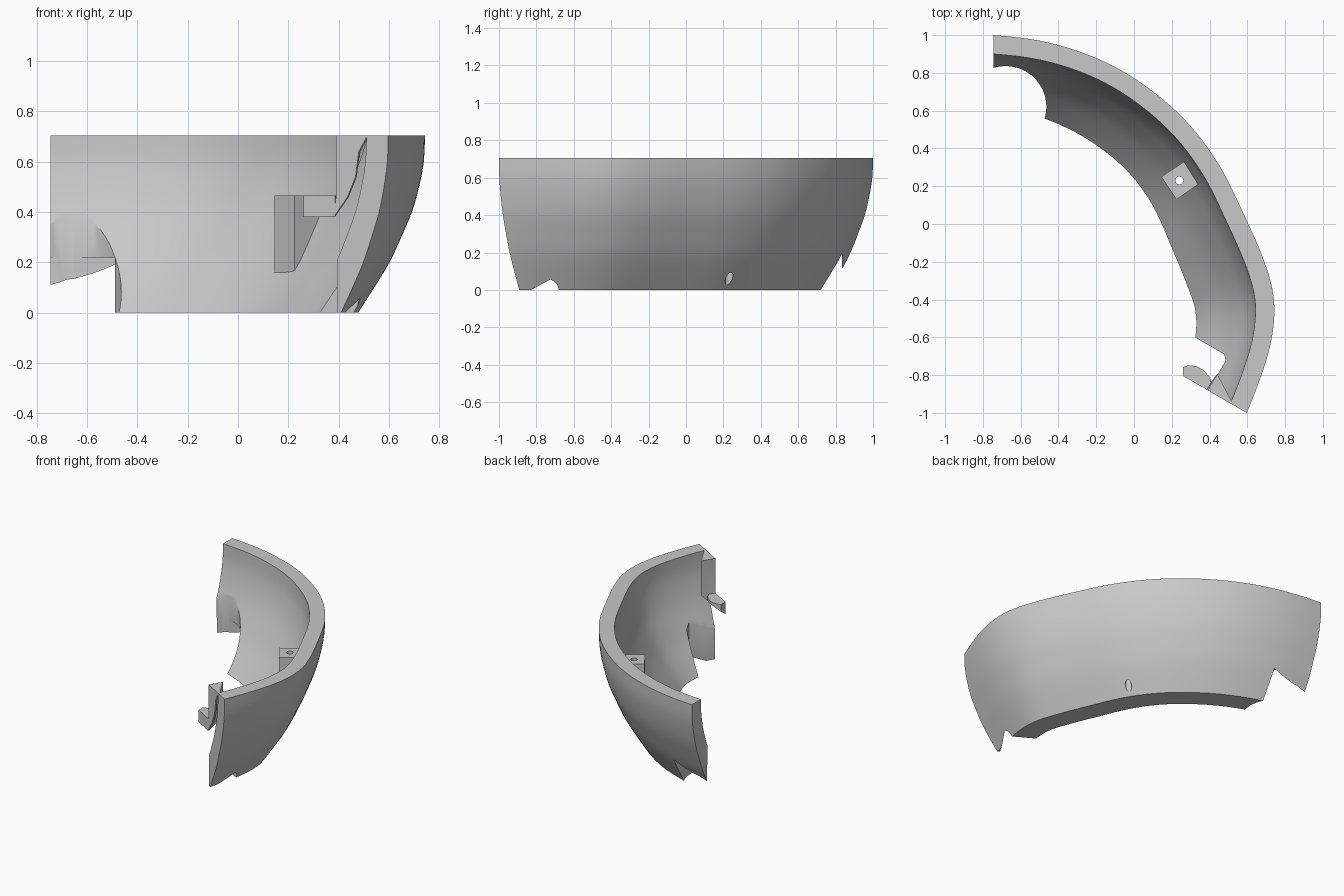
import bpy, bmesh, math
from mathutils import Vector
from mathutils.geometry import interpolate_bezier

cube = bpy.data.objects.get("Cube")
if cube:
    bpy.data.objects.remove(cube, do_unlink=True)

TOP = 0.705
grey = bpy.data.materials.new("plain grey")
grey.use_nodes = True
grey.diffuse_color = (0.58, 0.58, 0.58, 1)
grey.node_tree.nodes["Principled BSDF"].inputs["Base Color"].default_value = (0.58, 0.58, 0.58, 1)


def add_object(name, verts, faces):
    mesh = bpy.data.meshes.new(name)
    mesh.from_pydata(verts, [], faces)
    bm = bmesh.new()
    bm.from_mesh(mesh)
    bmesh.ops.recalc_face_normals(bm, faces=bm.faces)
    bm.to_mesh(mesh)
    bm.free()
    mesh.materials.append(grey)
    obj = bpy.data.objects.new(name, mesh)
    bpy.context.collection.objects.link(obj)
    return obj


def loft(name, rings):
    """Closed solid through matching outlines."""
    n = len(rings[0])
    faces = [tuple(range(n)), tuple(range((len(rings) - 1) * n, len(rings) * n))]
    for r in range(len(rings) - 1):
        for i in range(n):
            a, b = r * n + i, r * n + (i + 1) % n
            faces.append((a, b, b + n, a + n))
    return add_object(name, [v for ring in rings for v in ring], faces)


def at_height(plan, z):
    return [(x, y, z) for x, y in plan]


def rounded(x, y, r, n, power):
    """Circle at power 1, nearly square at low powers."""
    plan = []
    for i in range(n):
        c, s = math.cos(2 * math.pi * i / n), math.sin(2 * math.pi * i / n)
        plan.append((x + r * math.copysign(abs(c) ** power, c), y + r * math.copysign(abs(s) ** power, s)))
    return plan


def combine(target, other, operation):
    other.hide_render = True
    mod = target.modifiers.new(operation, "BOOLEAN")
    mod.operation, mod.object, mod.solver = operation, other, "EXACT"
    bpy.context.view_layer.objects.active = target
    bpy.ops.object.modifier_apply(modifier=mod.name)
    bpy.data.objects.remove(other, do_unlink=True)


def cut(target, plan, z0, z1):
    combine(target, loft("cutter", [at_height(plan, z0), at_height(plan, z1)]), "DIFFERENCE")


def smooth_path(points, steps):
    pts = [Vector(p) for p in points]
    tan = [(pts[min(i + 1, len(pts) - 1)] - pts[max(i - 1, 0)]) / 6 for i in range(len(pts))]
    path = []
    for a, b, ta, tb in zip(pts, pts[1:], tan, tan[1:]):
        path += interpolate_bezier(a, a + ta, b - tb, b, steps + 1)[:-1]
    return path + [pts[-1]]


def relax(values, rounds):
    for _ in range(rounds):
        middle = [(a + b + c) / 3 for a, b, c in zip(values, values[1:], values[2:])]
        values = [values[0]] + middle + [values[-1]]
    return values


# Shell: rim path swept with a curved wall section
rim = relax(smooth_path([(-.745, 1), (-.5, .973), (-.23, .893), (.014, .766), (.264, .562),
                         (.452, .315), (.577, .06), (.676, -.16), (.742, -.38),
                         (.732, -.6), (.672, -.81), (.597, -1)], 6), 4)
outer = smooth_path([(0, TOP), (.005, .6), (.025, .5), (.055, .4), (.1, .3),
                     (.15, .2), (.215, .1), (.285, 0)], 3)
gap = [0.1 + 0.05 * (1 - p.y / TOP) ** 2 for p in outer]
section = [(p.x, 0, p.y) for p in outer] + [(p.x, g, p.y) for p, g in zip(outer, gap)][::-1]
last = len(rim) - 1
inward, slope = [], []
for i, p in enumerate(rim):
    f = i / last
    t = rim[min(i + 1, last)] - rim[max(i - 1, 0)]
    back, front = max(0, 1 - f / .2), max(0, (f - .7) / .3)
    side = Vector((t.y, -t.x)).normalized()
    inward.append(side.lerp(Vector((0, -1)), back).lerp(Vector((-.866, .5)), front ** 2))
    slope.append(.9 - .1 * back + .1 * min(1, max(0, (f - .4) / .3)) - .24 * front)
rings = [[(*(p + d.normalized() * (x * s + g)), z) for x, g, z in section]
         for p, d, s in zip(rim, relax(inward, 30), relax(slope, 30))]
shell = loft("curved_shell", rings)

# Screw post, slanted underneath to stay inside the wall
plan = [(.145, .25), (.265, .33), (.34, .21), (.225, .13)]
post = loft("screw_post", [[(x, y, z) for (x, y), z in zip(plan, (.12, .32, .32, .12))],
                           at_height(plan, .465)])
combine(shell, post, "UNION")

# Screw hole, then the back opening: round inside, square at the outer skin
cut(shell, rounded(.24, .23, .021, 24, 1), -.1, 1)
cut(shell, rounded(-.68, .62, .216, 64, 1), -.1, 1)
cut(shell, [(-1, .5), (-.488, .5), (-.488, .834), (-1, .834)], -.1, .22)

# Front opening, square to the end plane
cut(shell, [(.345, -.967), (.485, -.724), (.478, -.69), (.238, -.551), (.1, -.85)], -.1, .5)


# End bracket, tapering along the end plane, and its nub
def on_end(x, z, depth):
    return (x + .5 * depth, -1 + (.597 - x) * .577 + .866 * depth, z)


profile = [(.39, TOP, .1), (.515, TOP, .01), (.48, .64, .01), (.467, .54, .01),
           (.435, .46, .01), (.38, .38, .01), (.39, .465, .1)]
loft("end_bracket", [[on_end(x, z, 0) for x, z, d in profile],
                     [on_end(x, z, d) for x, z, d in profile]])
nub = [(.26, -.805), (.26, -.757), (.29, -.748), (.33, -.752), (.37, -.775),
       (.40, -.81), (.41, -.84), (.385, -.877)]
loft("bracket_nub", [[(x, y, .38 + .7 * max(0, y + 1 - (.597 - x) * .577)) for x, y in nub],
                     at_height(nub, .465)])

# Smooth shading with crisp edges
for obj in bpy.data.objects:
    if obj.type == "MESH" and grey.name in obj.data.materials:
        bpy.ops.object.select_all(action="DESELECT")
        obj.select_set(True)
        bpy.context.view_layer.objects.active = obj
        bpy.ops.object.shade_smooth_by_angle(angle=math.radians(30))
